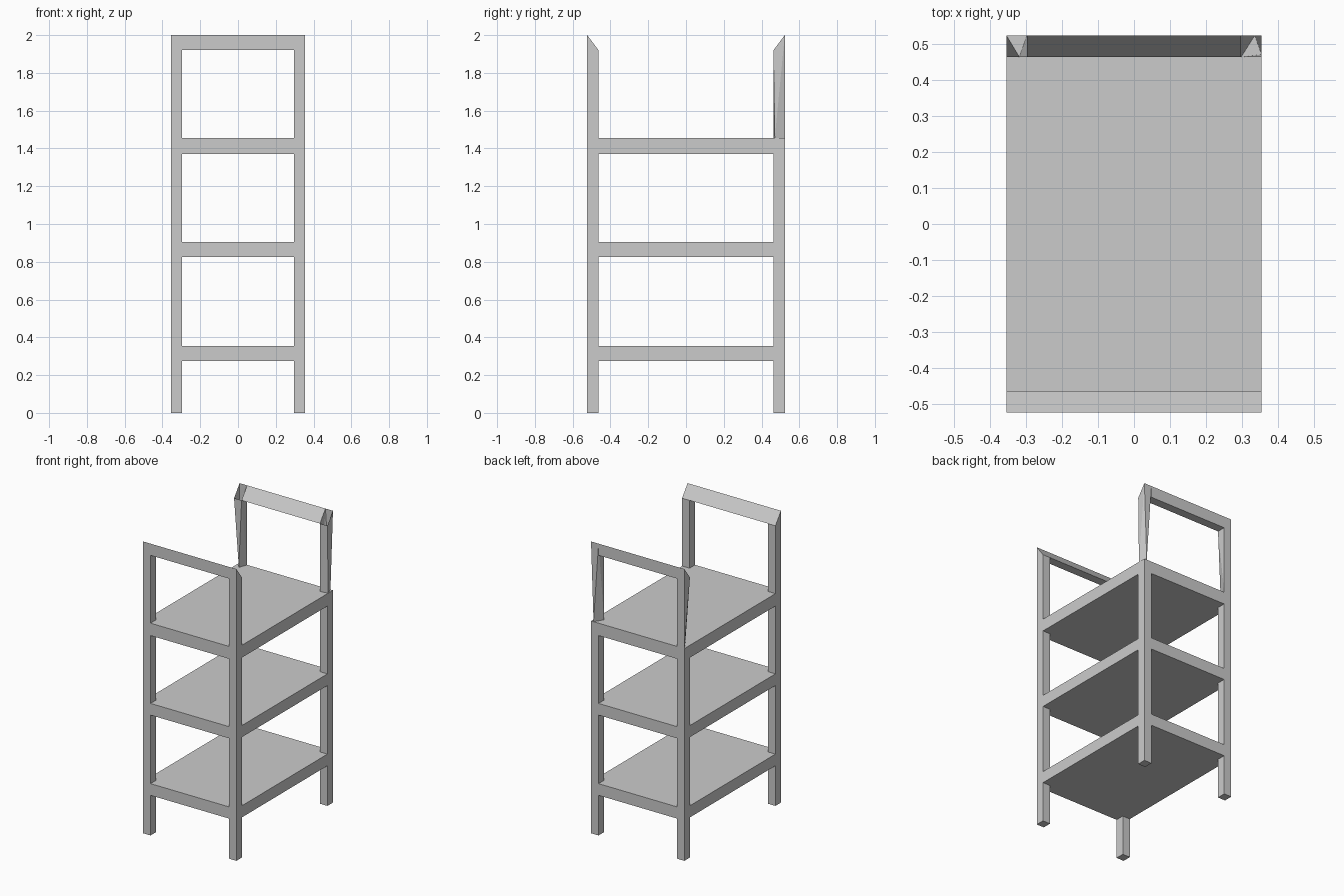
import bpy, bmesh

if "Cube" in bpy.data.objects:
    bpy.data.objects.remove(bpy.data.objects["Cube"])

XO, XI = 0.354, 0.297      # outer / inner post faces in x
YO, YI = 0.523, 0.463      # outer / inner post faces in y
TOP, RAIL = 2.0, 1.92      # top edge and underside of the handles
DECK = 1.455               # top of the highest shelf


def finish(name, bm):
    bmesh.ops.recalc_face_normals(bm, faces=bm.faces[:])
    mesh = bpy.data.meshes.new(name)
    bm.to_mesh(mesh)
    bm.free()
    obj = bpy.data.objects.new(name, mesh)
    bpy.context.collection.objects.link(obj)
    return obj


def prism(name, profile, x0, x1):
    """Extrude a (y, z) profile from x0 to x1."""
    bm = bmesh.new()
    face = bm.faces.new([bm.verts.new((x0, y, z)) for y, z in profile])
    ext = bmesh.ops.extrude_face_region(bm, geom=[face])
    verts = [v for v in ext["geom"] if isinstance(v, bmesh.types.BMVert)]
    bmesh.ops.translate(bm, verts=verts, vec=(x1 - x0, 0, 0))
    return finish(name, bm)


def tapered_post(name, base, side):
    """Triangular foot growing into the square, slanted, open handle corner."""
    bm = bmesh.new()
    for x, y in base:
        bm.verts.new((x, y, DECK))
    for x in (XO * side, XI * side):
        bm.verts.new((x, YO, TOP))
        bm.verts.new((x, YI, RAIL))
    bmesh.ops.convex_hull(bm, input=bm.verts[:])
    caps = [f for f in bm.faces
            if all(v.co.z > 1.9 for v in f.verts) or all(v.co.z < 1.5 for v in f.verts)]
    bmesh.ops.delete(bm, geom=caps, context="FACES")
    return finish(name, bm)


# Shelves
for label, z0, z1 in (("lower", 0.275, 0.355), ("middle", 0.825, 0.905), ("upper", 1.37, DECK)):
    prism(label + "_shelf", [(-YO, z0), (YO, z0), (YO, z1), (-YO, z1)], -XO, XO)

# Legs: the front pair runs up to the slanted handle, the back pair stops at the top shelf
for label, s in (("left", -1), ("right", 1)):
    a, b = sorted((XI * s, XO * s))
    prism("front_leg_" + label, [(-YO, 0), (-YI, 0), (-YI, RAIL), (-YO, TOP)], a, b)
    prism("back_leg_" + label, [(YI, 0), (YO, 0), (YO, 1.45), (YI, 1.45)], a, b)

# Back handle posts
tapered_post("back_handle_post_left", [(-XO, YO), (-XI, YO), (-0.318, YI)], -1)
tapered_post("back_handle_post_right", [(XI, YI), (0.335, YO), (XO, 0.47)], 1)

# Handle rails with a slanted inner face
for label, s in (("front", -1), ("back", 1)):
    prism(label + "_handle_rail", [(YO * s, TOP), (YI * s, RAIL), (YO * s, RAIL)], -XI, XI)
